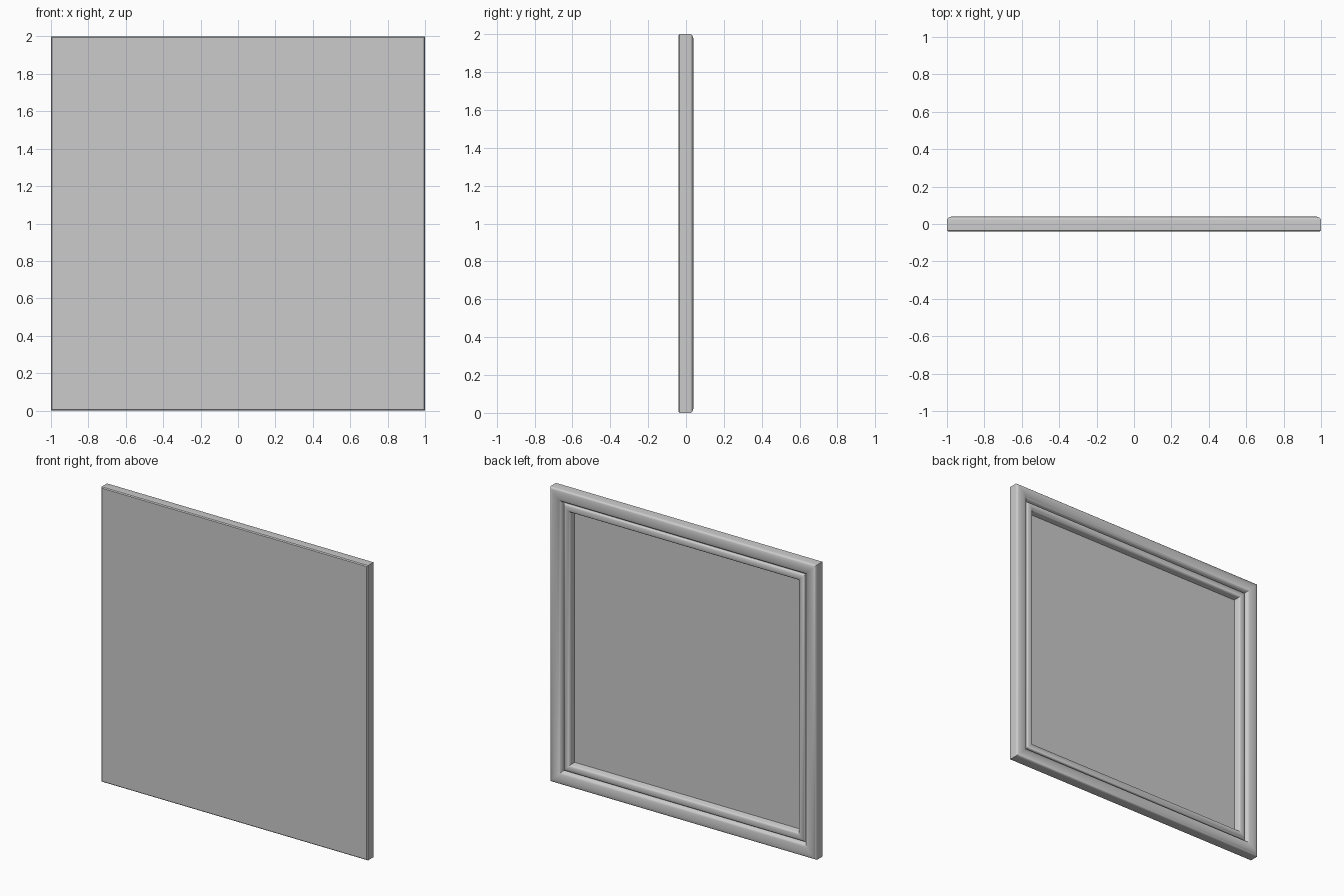
import bpy, bmesh, math

cube = bpy.data.objects.get("Cube")
if cube:
    bpy.data.objects.remove(cube, do_unlink=True)

HALF = 1.0       # half the side of the square
FRONT = -0.04    # front face of the board
PANEL = -0.02    # recessed back face of the board

grey = bpy.data.materials.new("plain grey")
grey.use_nodes = True
colour = (0.6, 0.6, 0.6, 1)
grey.diffuse_color = colour
grey.node_tree.nodes["Principled BSDF"].inputs["Base Color"].default_value = colour


def arc(centre, radius_in, radius_y, start, end, steps=8):
    """Elliptical arc of (inset, y) points, angles in degrees."""
    angles = [math.radians(start + (end - start) * i / steps) for i in range(steps + 1)]
    return [(centre[0] + radius_in * math.cos(a), centre[1] + radius_y * math.sin(a))
            for a in angles]


def square_sweep(name, profile, cap_start=False, cap_end=False):
    """Sweep an (inset, y) profile round the square with mitred corners."""
    bm = bmesh.new()
    rings = []
    for inset, y in profile:
        r = HALF - inset
        rings.append([bm.verts.new((sx * r, y, HALF + sz * r))
                      for sx, sz in ((-1, -1), (1, -1), (1, 1), (-1, 1))])
    for a, b in zip(rings, rings[1:]):
        for i in range(4):
            j = (i + 1) % 4
            bm.faces.new((a[i], a[j], b[j], b[i]))
    if cap_start:
        bm.faces.new(rings[0])
    if cap_end:
        bm.faces.new(rings[-1][::-1])
    bm.normal_update()
    mesh = bpy.data.meshes.new(name)
    bm.to_mesh(mesh)
    bm.free()
    mesh.materials.append(grey)
    obj = bpy.data.objects.new(name, mesh)
    bpy.context.collection.objects.link(obj)
    bpy.ops.object.select_all(action='DESELECT')
    obj.select_set(True)
    bpy.context.view_layer.objects.active = obj
    bpy.ops.object.shade_smooth_by_angle(angle=math.radians(40))
    return obj


# Board with a softened front edge
edge = 0.006
square_sweep("backing_board",
             [(edge, FRONT), (0, FRONT + edge), (0, PANEL)],
             cap_start=True, cap_end=True)

# Moulding: flat outer side, broad rounded bead, groove, small inner bead
outer_bead = arc((0.035, 0.022), 0.035, 0.018, 180, 90) + arc((0.035, 0.015), 0.05, 0.025, 90, 0)[1:]
groove = [(0.09, 0.008)]
inner_bead = arc((0.118, 0.008), 0.026, 0.018, 180, 0, 10)
inner_wall = [(0.15, PANEL)]
square_sweep("frame_moulding",
             [(0, PANEL)] + outer_bead + groove + inner_bead + inner_wall)
